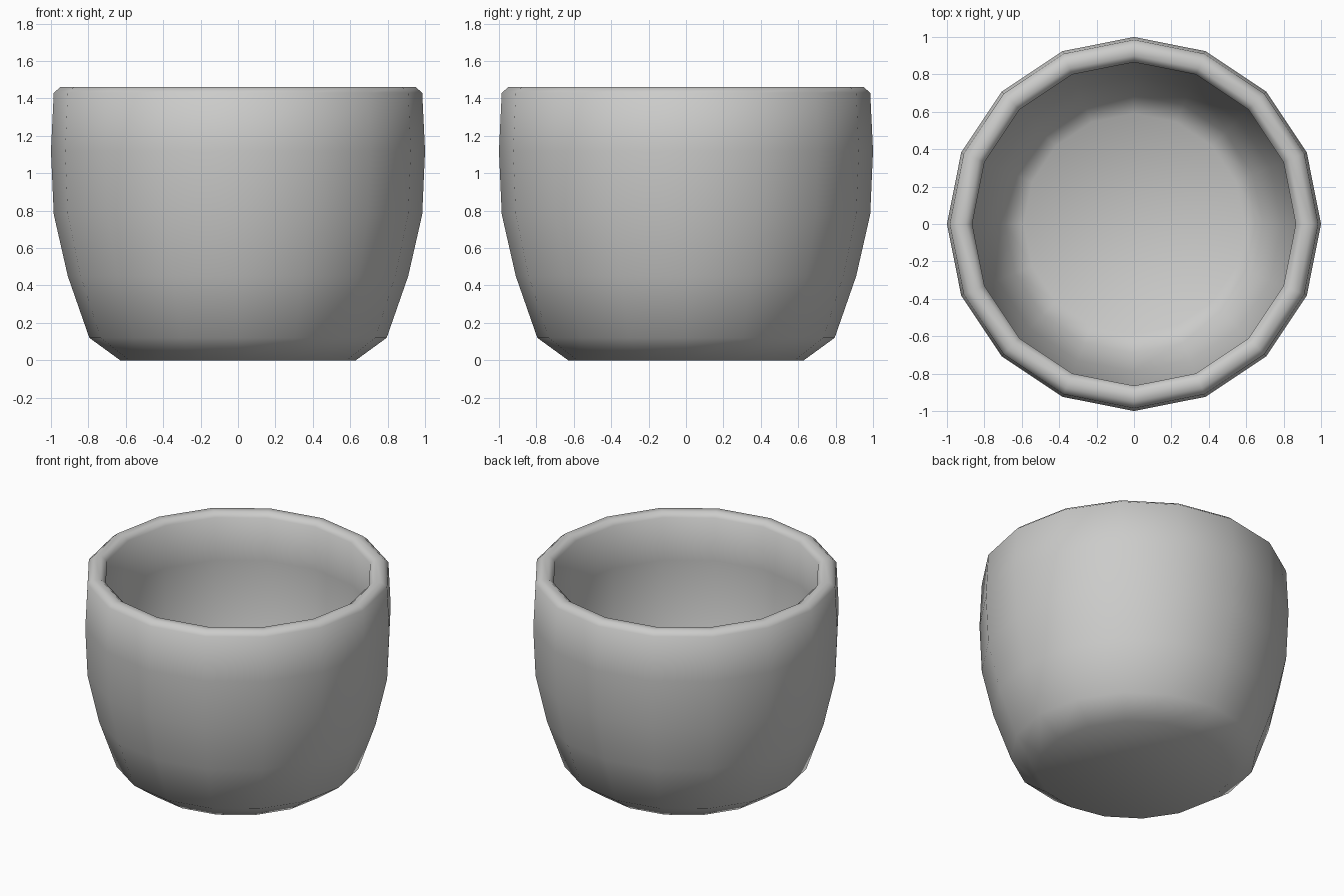
import bpy, bmesh, math

if "Cube" in bpy.data.objects:
    bpy.data.objects.remove(bpy.data.objects["Cube"])

SIDES = 16

# Cup profile (radius, height): outer base, outer wall, rim, inner wall, inner floor
profile = [(0.63, 0.0), (0.795, 0.12), (0.91, 0.45), (0.985, 0.78), (1.0, 1.12),
           (0.985, 1.43), (0.95, 1.46), (0.90, 1.46), (0.865, 1.43),
           (0.88, 1.12), (0.865, 0.80), (0.79, 0.48), (0.69, 0.19), (0.59, 0.12)]

bm = bmesh.new()
rings = [[bm.verts.new((r * math.cos(2 * math.pi * i / SIDES),
                        r * math.sin(2 * math.pi * i / SIDES), z))
          for i in range(SIDES)] for r, z in profile]
for a, b in zip(rings, rings[1:]):
    for i in range(SIDES):
        j = (i + 1) % SIDES
        bm.faces.new((a[i], a[j], b[j], b[i]))

# Underside and inner floor
bm.faces.new(rings[0][::-1])
bm.faces.new(rings[-1])
for f in bm.faces:
    f.smooth = True

mesh = bpy.data.meshes.new("cup")
bm.to_mesh(mesh)
bm.free()

# Plain light grey
grey = bpy.data.materials.new("light_grey")
grey.diffuse_color = (0.6, 0.6, 0.59, 1)
grey.use_nodes = True
grey.node_tree.nodes["Principled BSDF"].inputs["Base Color"].default_value = grey.diffuse_color
mesh.materials.append(grey)
cup = bpy.data.objects.new("cup", mesh)
bpy.context.collection.objects.link(cup)
